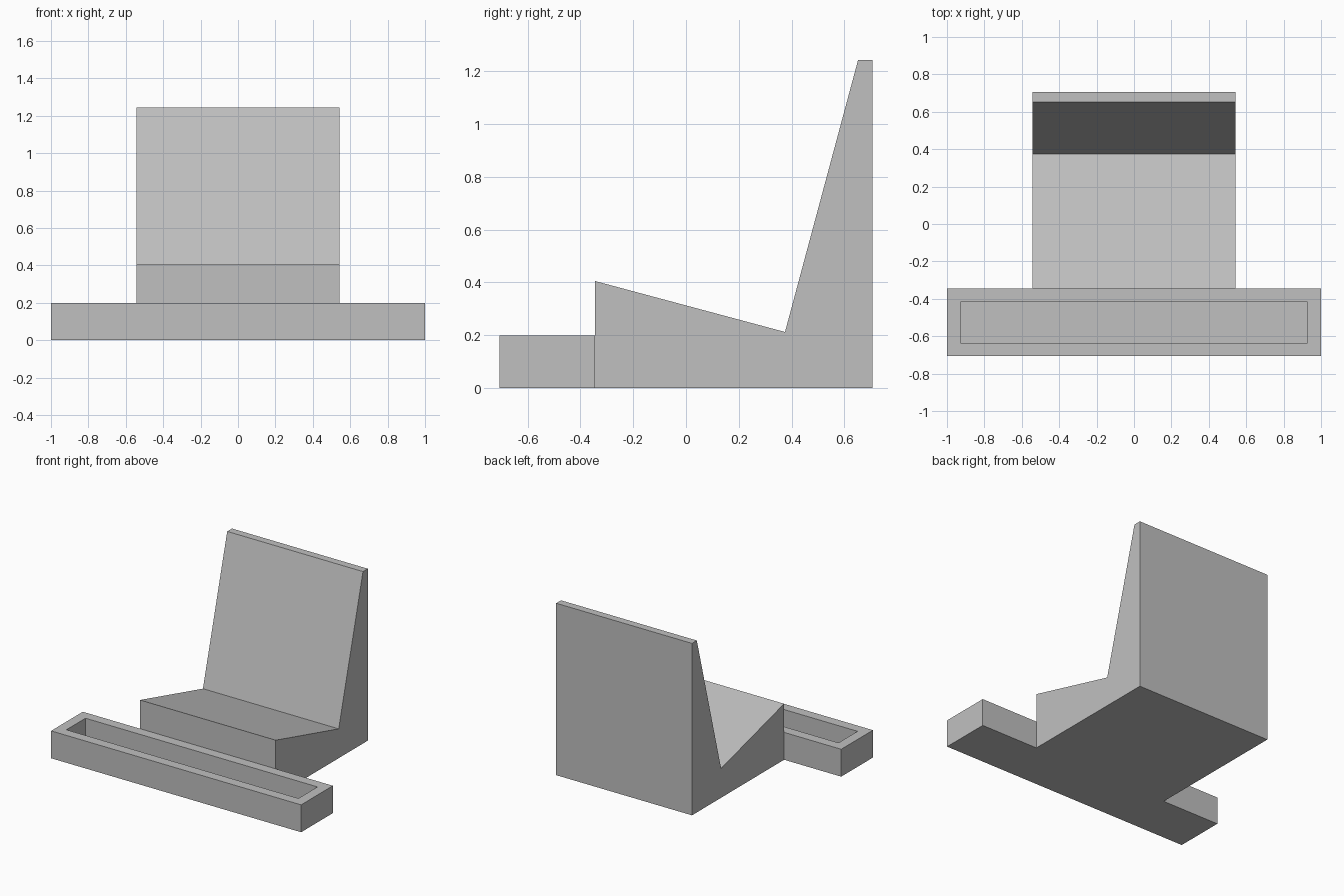
import bpy
import bmesh

cube = bpy.data.objects.get("Cube")
if cube:
    bpy.data.objects.remove(cube, do_unlink=True)

# Single plain grey material
grey = bpy.data.materials.new("plain_grey")
grey.use_nodes = True
colour = (0.53, 0.53, 0.53, 1)
grey.diffuse_color = colour
grey.node_tree.nodes["Principled BSDF"].inputs["Base Color"].default_value = colour


def finish(bm, name):
    bmesh.ops.recalc_face_normals(bm, faces=bm.faces)
    mesh = bpy.data.meshes.new(name)
    bm.to_mesh(mesh)
    bm.free()
    mesh.materials.append(grey)
    obj = bpy.data.objects.new(name, mesh)
    bpy.context.collection.objects.link(obj)
    return obj


# Sloped seat and tall backrest: one side profile swept across the width
HALF_WIDTH = 0.543
JOIN_Y, BACK_Y = -0.345, 0.707
profile = [(JOIN_Y, 0), (BACK_Y, 0), (BACK_Y, 1.243), (0.652, 1.243),
           (0.375, 0.212), (JOIN_Y, 0.405)]
bm = bmesh.new()
side = bm.faces.new([bm.verts.new((-HALF_WIDTH, y, z)) for y, z in profile])
swept = bmesh.ops.extrude_face_region(bm, geom=[side], use_keep_orig=True)
bmesh.ops.translate(bm, vec=(2 * HALF_WIDTH, 0, 0),
                    verts=[v for v in swept["geom"] if isinstance(v, bmesh.types.BMVert)])
finish(bm, "seat_and_backrest")

# Wide front tray: a box whose top is inset and pushed down into a pocket
FRONT_Y, HEIGHT, WALL, FLOOR = -0.707, 0.198, 0.072, 0.055
bm = bmesh.new()
bmesh.ops.create_cube(bm, size=1)
bmesh.ops.scale(bm, vec=(2, JOIN_Y - FRONT_Y, HEIGHT), verts=bm.verts)
bmesh.ops.translate(bm, vec=(0, (JOIN_Y + FRONT_Y) / 2, HEIGHT / 2), verts=bm.verts)
bm.normal_update()
top = max(bm.faces, key=lambda f: f.calc_center_median().z)
bmesh.ops.inset_region(bm, faces=[top], thickness=WALL, use_even_offset=True)
pocket = bmesh.ops.extrude_face_region(bm, geom=[top])
bmesh.ops.translate(bm, vec=(0, 0, FLOOR - HEIGHT),
                    verts=[v for v in pocket["geom"] if isinstance(v, bmesh.types.BMVert)])
if top.is_valid:
    bmesh.ops.delete(bm, geom=[top], context="FACES_ONLY")
finish(bm, "front_tray")
